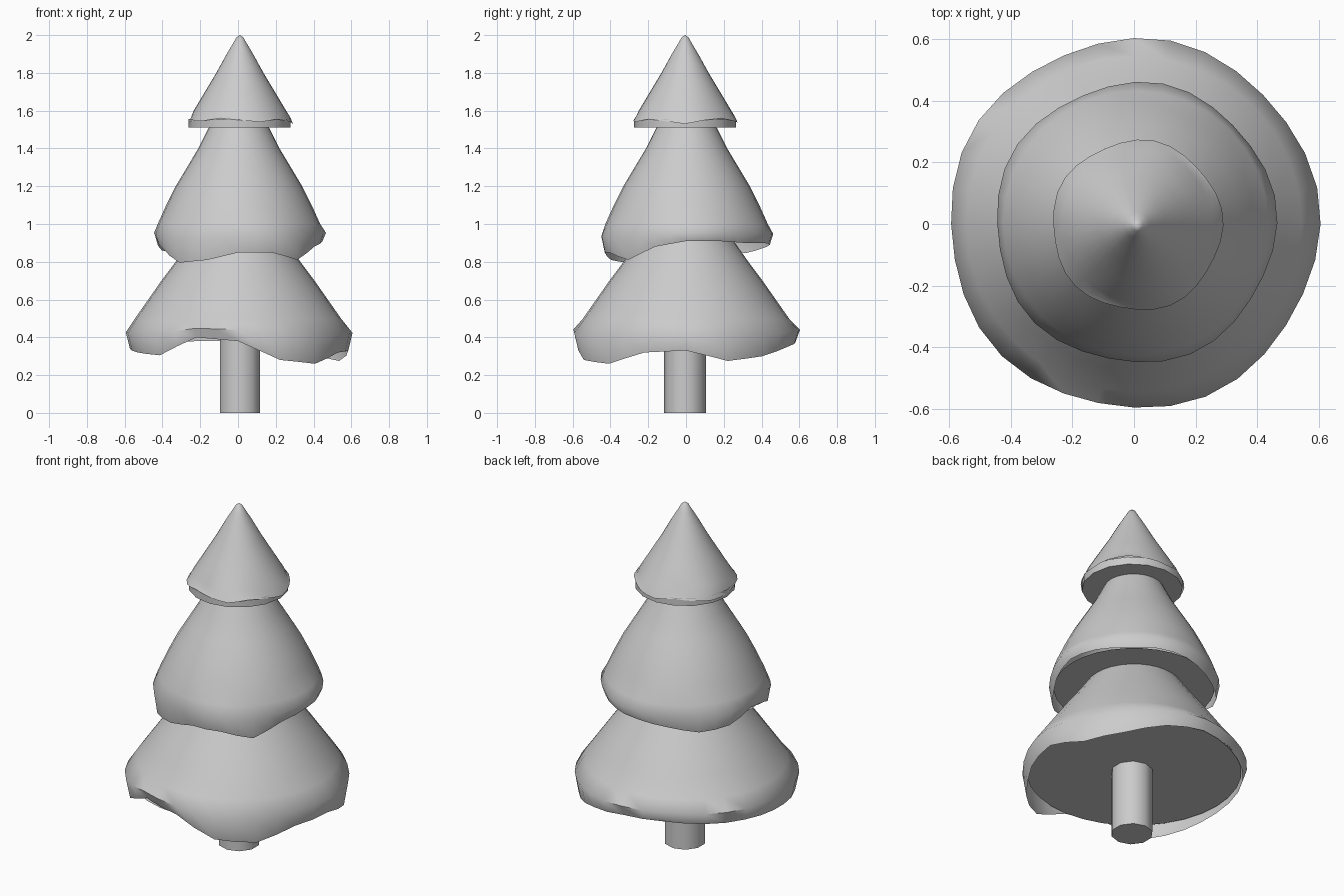
import bpy, bmesh, math

if "Cube" in bpy.data.objects:
    bpy.data.objects.remove(bpy.data.objects["Cube"])

SEG = 32


def finish(bm, name, angle=40):
    bmesh.ops.recalc_face_normals(bm, faces=bm.faces)
    me = bpy.data.meshes.new(name)
    bm.to_mesh(me)
    bm.free()
    ob = bpy.data.objects.new(name, me)
    bpy.context.collection.objects.link(ob)
    bpy.ops.object.select_all(action='DESELECT')
    ob.select_set(True)
    bpy.context.view_layer.objects.active = ob
    bpy.ops.object.shade_smooth_by_angle(angle=math.radians(angle))
    return ob


def sample(values, t):
    # periodic linear lookup, t in 0..1 around the tree
    f = t * len(values)
    i = int(f) % len(values)
    j = (i + 1) % len(values)
    return values[i] + (values[j] - values[i]) * (f - int(f))


def ring(bm, pts):
    return [bm.verts.new(p) for p in pts]


def bridge(bm, a, b):
    n = len(a)
    for i in range(n):
        bm.faces.new((a[i], a[(i + 1) % n], b[(i + 1) % n], b[i]))


def tier(name, apex, profile, bulge, rim_r, rim, lift, wobble, cx=0.0, cy=0.0):
    """Drooping skirt: round profile down to a bulge, then a wavy hem."""
    bm = bmesh.new()
    mean = sum(rim) / len(rim)
    rows = []
    for r, z in profile:
        rows.append(ring(bm, [(cx + r * math.cos(2 * math.pi * i / SEG),
                               cy + r * math.sin(2 * math.pi * i / SEG), z)
                              for i in range(SEG)]))
    low, hem = [], []
    for i in range(SEG):
        a = 2 * math.pi * i / SEG
        h = sample(rim, i / SEG)
        w = 1 + wobble * math.sin(5 * a + 1)
        c, s = math.cos(a) * w, math.sin(a) * w
        low.append((cx + bulge[0] * c, cy + bulge[0] * s, bulge[1] + lift * (h - mean)))
        hem.append((cx + rim_r * c, cy + rim_r * s, h))
    rows += [ring(bm, low), ring(bm, hem)]
    for a, b in zip(rows, rows[1:]):
        bridge(bm, a, b)
    tip = bm.verts.new((cx, cy, apex))
    for i in range(SEG):
        bm.faces.new((tip, rows[0][i], rows[0][(i + 1) % SEG]))
    return finish(bm, name, 60)


def disc(name, r, z, top=None, cx=0.0, cy=0.0, n=SEG):
    """Flat underside of a tier, with an optional short wall up to the hem."""
    bm = bmesh.new()

    def circle(h):
        return ring(bm, [(cx + r * math.cos(2 * math.pi * i / n),
                          cy + r * math.sin(2 * math.pi * i / n), h) for i in range(n)])
    base = circle(z)
    bm.faces.new(base[::-1])
    if top:
        bridge(bm, base, circle(top))
    return finish(bm, name, 30)


# trunk
bpy.ops.mesh.primitive_cylinder_add(vertices=10, radius=0.112, depth=0.42,
                                    location=(0.01, -0.005, 0.21))
bpy.context.object.name = "trunk"
bpy.ops.object.shade_smooth_by_angle(angle=math.radians(50))

# lower branches, hem heights listed counter-clockwise from +x
tier("lower_branches", 1.05,
     [(0.19, 0.99), (0.26, 0.9), (0.33, 0.8), (0.405, 0.7), (0.475, 0.6), (0.545, 0.5)],
     (0.6, 0.425), 0.578,
     [.33, .275, .30, .35, .38, .38, .37, .36, .34, .32, .305, .40, .38, .28, .26, .32],
     0.35, 0.012)
disc("lower_underside", 0.575, 0.385)

# middle branches
tier("middle_branches", 1.68,
     [(0.11, 1.6), (0.165, 1.5), (0.215, 1.4), (0.275, 1.3), (0.335, 1.2),
      (0.385, 1.1), (0.43, 1.0)],
     (0.455, 0.94), 0.437,
     [.91, .91, .90, .90, .89, .87, .845, .86, .91, .87, .795, .81, .85, .85, .81, .88],
     0.3, 0.015, 0.005, 0.003)
disc("middle_underside", 0.43, 0.9)

# top branches
tier("top_branches", 2.0,
     [(0.018, 1.988), (0.04, 1.95), (0.07, 1.9), (0.125, 1.8), (0.185, 1.7), (0.245, 1.6)],
     (0.264, 1.565), 0.276,
     [1.53, 1.55, 1.56, 1.545, 1.535, 1.55, 1.54, 1.53, 1.53, 1.545, 1.545, 1.56,
      1.55, 1.54, 1.555, 1.545],
     0.2, 0.02, 0.01, -0.005)
disc("top_underside", 0.27, 1.51, 1.555, 0.008, -0.005, 16)
